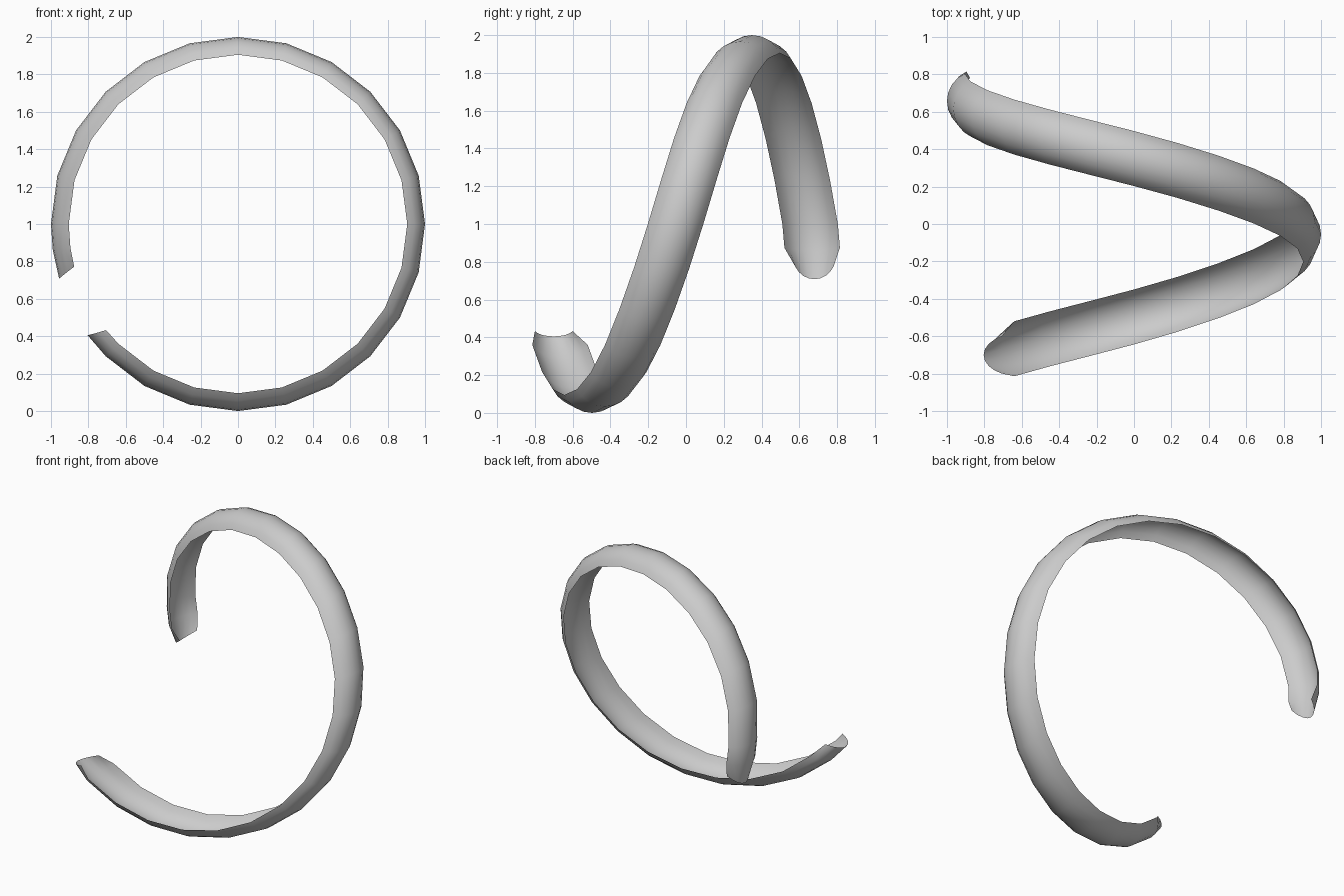
import bpy, math

if "Cube" in bpy.data.objects:
    bpy.data.objects.remove(bpy.data.objects["Cube"])

# Helix drift along y, sampled every 45 degrees (180 .. 585)
START, STEP = 180, 45
DRIFT = [-0.80, -0.667, -0.497, -0.282, -0.055, 0.15, 0.35, 0.518, 0.657, 0.75]

def drift(deg):
    t = (deg - START) / STEP
    i = max(1, min(len(DRIFT) - 3, int(t)))
    f = t - i
    a, b, c, d = DRIFT[i - 1:i + 3]
    return 0.5 * (2 * b + (c - a) * f + (2 * a - 5 * b + 4 * c - d) * f ** 2
                  + (3 * b - a - 3 * c + d) * f ** 3)

# Open channel cross-section: arc of (sideways offset, depth below outer radius)
N, R, HALF = 8, 0.161, math.radians(65.8)
PROFILE = [(R * math.sin(a), R * (1 - math.cos(a)))
           for a in (HALF * (2 * i / N - 1) for i in range(N + 1))]
DEPTH = PROFILE[0][1]

def ring(mid_deg, edge_deg, y, width=1.0):
    pts = []
    for off, dep in PROFILE:
        a = math.radians(mid_deg + (edge_deg - mid_deg) * dep / DEPTH)
        r = 1 - dep
        pts.append((r * math.cos(a), y + off * width, 1 + r * math.sin(a)))
    return pts

# Narrowed, slightly rounded ends with full-width rings every 15 degrees between
rings = [ring(216.5, 218.8, -0.70, 0.68)]
rings += [ring(d, d, drift(d)) for d in range(225, 541, 15)]
rings.append(ring(548, 548, 0.668))
rings.append(ring(557, 554.6, 0.68, 0.68))

verts = [p for rg in rings for p in rg]
W = N + 1
faces = [(j * W + i, j * W + i + 1, (j + 1) * W + i + 1, (j + 1) * W + i)
         for j in range(len(rings) - 1) for i in range(N)]
faces = [f[::-1] for f in faces]

# Spiral band
mesh = bpy.data.meshes.new("spiral_band")
mesh.from_pydata(verts, [], faces)
mesh.update()
band = bpy.data.objects.new("spiral_band", mesh)
bpy.context.collection.objects.link(band)

# Normals outwards from the helix axis
p = mesh.polygons[len(faces) // 2 + N // 2]
if p.normal.x * p.center.x + p.normal.z * (p.center.z - 1) < 0:
    mesh.flip_normals()

bpy.context.view_layer.objects.active = band
band.select_set(True)
bpy.ops.object.shade_smooth_by_angle(angle=math.radians(40))
